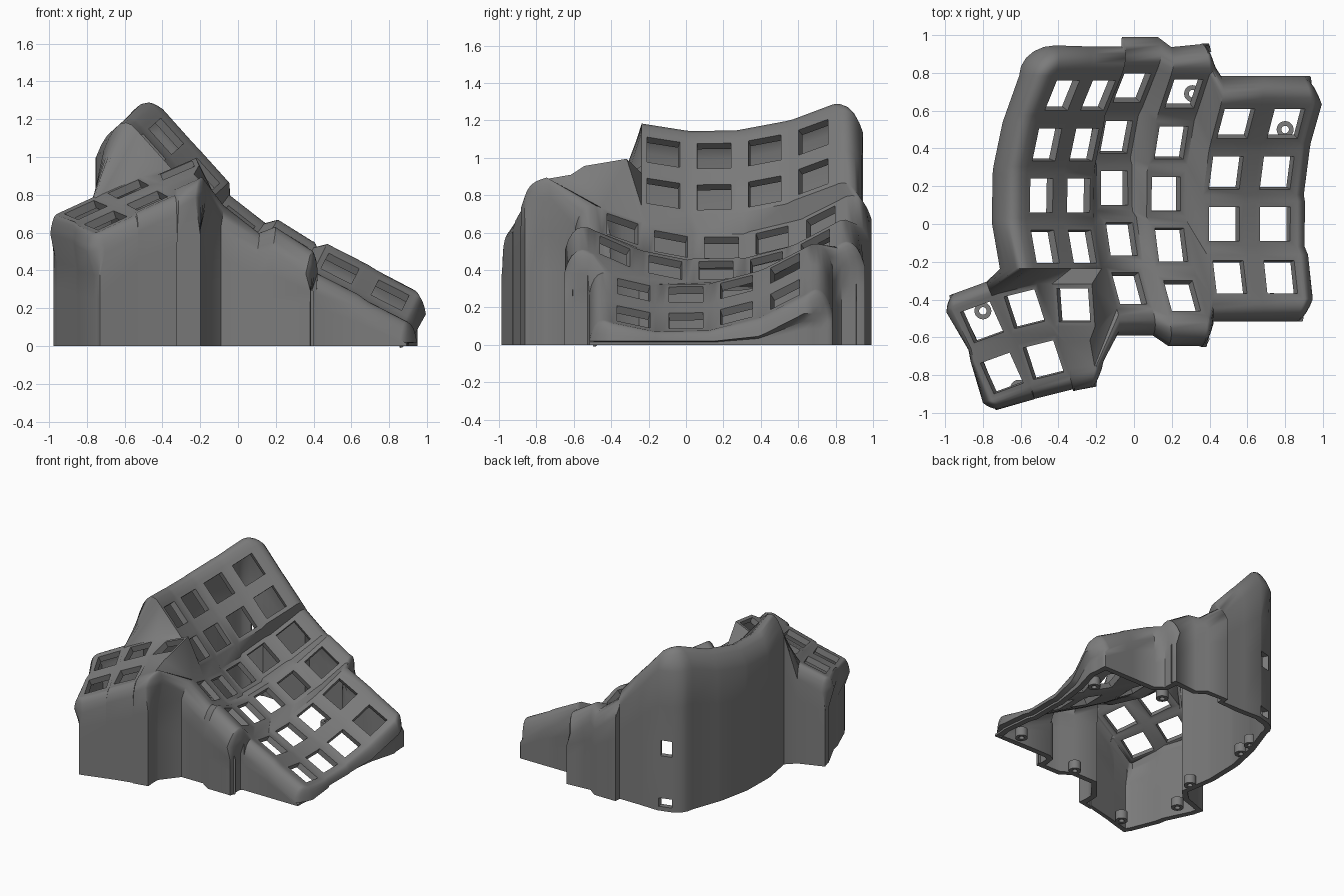
import bpy, bmesh, math
from mathutils import Vector

cube = bpy.data.objects.get("Cube")
if cube:
    bpy.data.objects.remove(cube)

grey = bpy.data.materials.new("matte_grey")
grey.use_nodes = True
grey.diffuse_color = (0.2, 0.2, 0.2, 1)
grey.node_tree.nodes["Principled BSDF"].inputs["Base Color"].default_value = (0.2, 0.2, 0.2, 1)

TL, TR, BR, BL = range(4)
SIGNS = [(-1, 1), (1, 1), (1, -1), (-1, -1)]
HALF, HOLE = 0.12, 0.09
bm = bmesh.new()


class Key:
    """Square plate with a switch opening, placed in a tilted frame."""

    def __init__(self, pos, tx, ty, out_x, out_y, half=HALF, hole=HOLE):
        self.tx = tx.normalized()
        self.ty = (ty - self.tx * ty.dot(self.tx)).normalized()
        self.out_x, self.out_y = out_x, out_y
        pos = Vector(pos)
        self.v = self.square(pos, half)
        if hole:
            inner = self.square(pos, hole)
            for i in range(4):
                j = (i + 1) % 4
                bm.faces.new((self.v[i], self.v[j], inner[j], inner[i]))
        else:
            bm.faces.new(self.v)

    def square(self, pos, half):
        return [bm.verts.new(pos + (self.tx * sx + self.ty * sy) * half) for sx, sy in SIGNS]


def curved_column(tilt, points):
    """Column of keys following a curve, back to front, rolled by a fixed tilt."""
    pts = [Vector(p) for p in points]
    steps = [a - b for a, b in zip(pts, pts[1:])]
    slopes = [steps[0] * 1.5 - steps[1] * 0.5]
    slopes += [a + b for a, b in zip(steps, steps[1:])]
    slopes.append(steps[-1] * 1.5 - steps[-2] * 0.5)
    a = math.radians(tilt)
    tx = Vector((math.cos(a), 0, -math.sin(a)))
    return [Key(p, tx, s, Vector((1, 0, 0)), Vector((0, 1, 0))) for p, s in zip(pts, slopes)]


def thumb_key(pos, yaw, half=0.115, hole=HOLE):
    a = math.radians(yaw)
    out_x = Vector((math.cos(a), math.sin(a), 0))
    out_y = Vector((-math.sin(a), math.cos(a), 0))
    up = Vector((0, 0, 1))
    return Key(pos, out_x + up * 0.43, out_y + up * 0.2, out_x, out_y, half, hole)


def web(columns):
    """Fill the gaps between neighbouring keys."""
    for col in columns:
        for a, b in zip(col, col[1:]):
            bm.faces.new((a.v[BL], a.v[BR], b.v[TR], b.v[TL]))
    for left, right in zip(columns, columns[1:]):
        rows = min(len(left), len(right))
        for r in range(rows):
            a, b = left[r], right[r]
            bm.faces.new((a.v[TR], a.v[BR], b.v[BL], b.v[TL]))
            if r + 1 < rows:
                c, d = left[r + 1], right[r + 1]
                bm.faces.new((a.v[BR], c.v[TR], d.v[TL], b.v[BL]))


# Finger key columns
A = curved_column(48, [(-.38, .68, 1.11), (-.46, .42, 1.04), (-.49, .15, 1.01), (-.47, -.12, 1.03)])
B = curved_column(48, [(-.19, .68, .90), (-.263, .42, .82), (-.293, .15, .79), (-.273, -.12, .81)])
C = curved_column(38, [(-.01, .72, .65), (-.093, .46, .56), (-.104, .19, .52), (-.065, -.08, .54), (-.025, -.34, .62)])
D = curved_column(32, [(.265, .69, .53), (.198, .43, .43), (.17, .16, .40), (.198, -.11, .415), (.255, -.38, .50)])
E = curved_column(27, [(.54, .53, .41), (.488, .27, .31), (.478, 0, .27), (.508, -.28, .295)])
F = curved_column(27, [(.805, .53, .27), (.757, .27, .17), (.747, 0, .13), (.777, -.28, .15)])
web([A, B, C, D, E, F])

# Thumb cluster, with one blank plate at its inner corner
T1, T2, T3 = thumb_key((-.805, -.52, .72), 20), thumb_key((-.58, -.45, .83), 14), thumb_key((-.32, -.43, .93), 0)
T4, T5 = thumb_key((-.70, -.79, .665), 20), thumb_key((-.48, -.72, .77), 14)
T6 = thumb_key((-.285, -.69, .87), 6, 0.07, 0)
web([[T1, T4], [T2, T5], [T3, T6]])

# Panels joining the thumb cluster to the finger columns
a, b, c, c_up, d_up, d, e = A[3], B[3], C[4], C[3], D[3], D[4], E[3]
for panel in [
    ((T1, TR), (T2, TL), (a, BL)), ((T2, TL), (T2, TR), (a, BL)),
    ((a, BL), (T2, TR), (a, BR)), ((a, BR), (T2, TR), (T3, TL), (b, BL)),
    ((b, BL), (T3, TL), (T3, TR), (b, BR)), ((b, BR), (T3, TR), (c, TL)),
    ((b, BR), (c, TL), (c_up, BL)), ((T3, TR), (T3, BR), (c, BL), (c, TL)),
    ((T3, BR), (T6, TR), (c, BL)), ((T6, TR), (T6, BR), (c, BL)),
    ((d_up, BR), (d, TR), (e, BL)), ((d, TR), (d, BR), (e, BL)),
]:
    bm.faces.new([k.v[i] for k, i in panel])

# Rim path around all plates: key, corner, outward reach along each axis
rim = []


def side(keys, corners, dx, dy):
    for k in keys:
        rim.extend((k, i, dx, dy) for i in corners)


def corner(k, i, start, end):
    """Quarter turn from one reach to another, both ends included."""
    for s in range(6):
        t = s / 5 * math.pi / 2
        rim.append((k, i, start[0] * math.cos(t) + end[0] * math.sin(t),
                    start[1] * math.cos(t) + end[1] * math.sin(t)))


side(A[:0:-1], (BL, TL), -.18, 0)
side(A[:1], (BL,), -.18, 0)
port_at = len(rim)
corner(A[0], TL, (-.19, 0), (0, .16))
side(A[:1], (TR,), 0, .155)
side(B[:1], (TL, TR), 0, .155)
side(C[:1], (TL, TR), 0, .17)
side(D[:1], (TL,), 0, .145)
corner(D[0], TR, (-.05, .16), (.03, .04))
side(E[:1], (TL, TR), 0, .15)
side(F[:1], (TL,), 0, .15)
corner(F[0], TR, (-.05, .15), (.055, 0))
side(F[:1], (BR,), .05, 0)
side(F[1:3], (TR, BR), .05, 0)
side(F[3:], (TR,), .05, 0)
corner(F[3], BR, (.05, 0), (-.04, -.12))
side([F[3]], (BL,), 0, -.12)
side([e], (BR, BL), 0, -.12)
corner(d, BR, (.035, -.04), (-.04, -.16))
side([d], (BL,), 0, -.16)
side([c], (BR, BL), 0, -.14)
corner(T6, BR, (.05, .02), (-.03, -.11))
side([T6], (BL,), .01, -.12)
side([T5], (BR, BL), 0, -.075)
side([T4], (BR,), 0, -.075)
corner(T4, BL, (.03, -.06), (-.05, 0))
side([T4], (TL,), -.02, 0)
side([T1], (BL,), -.02, 0)
corner(T1, TL, (-.045, 0), (.03, .08))
side([T1], (TR,), 0, .08)

# Rounded shoulder, then a wall down to the floor
LEVELS = (.75, .5, .39, .09, .03, 0)
STEPS = 6
strips = []
for k, i, dx, dy in rim:
    p = k.v[i].co
    reach = k.out_x * dx + k.out_y * dy
    ctrl = p + (k.tx * dx + k.ty * dy) * 0.8
    ctrl.z += 0.02
    end = p + reach
    end.z = max(p.z - 0.1, 0.02)
    strip = [k.v[i]]
    for s in range(1, STEPS + 1):
        t = s / STEPS
        strip.append(bm.verts.new(p * (1 - t) ** 2 + ctrl * 2 * t * (1 - t) + end * t * t))
    # Narrow side lips tuck back in under the rim
    tuck = min(1, (dx / 0.12) ** 2)
    for level in LEVELS:
        q = p + k.out_x * dx * tuck + k.out_y * dy
        q.z = end.z * level
        strip.append(bm.verts.new(q))
    strips.append(strip)

for n, left in enumerate(strips):
    right = strips[(n + 1) % len(strips)]
    for s in range(len(left) - 1):
        # Leave the reset and cable ports open in the rear corner
        if s == STEPS + 2 and n == port_at + 3:
            continue
        if s == STEPS + 4 and n in (port_at + 3, port_at + 4):
            continue
        ring = [left[s], right[s], right[s + 1], left[s + 1]]
        bm.faces.new(list(dict.fromkeys(ring)))

bmesh.ops.recalc_face_normals(bm, faces=bm.faces)
bm.normal_update()
bm.faces.ensure_lookup_table()
if bm.faces[0].normal.z < 0:
    bmesh.ops.reverse_faces(bm, faces=bm.faces)


def add_object(name, mesh):
    obj = bpy.data.objects.new(name, mesh)
    bpy.context.collection.objects.link(obj)
    bpy.ops.object.select_all(action="DESELECT")
    obj.select_set(True)
    bpy.context.view_layer.objects.active = obj
    return obj


# Hollow keyboard case
case_mesh = bpy.data.meshes.new("keyboard_case")
bm.to_mesh(case_mesh)
bm.free()
case_mesh.materials.append(grey)
case = add_object("keyboard_case", case_mesh)
shell = case.modifiers.new("shell", "SOLIDIFY")
shell.thickness = 0.045
shell.offset = -1
bpy.ops.object.modifier_apply(modifier=shell.name)
bpy.ops.object.shade_smooth_by_angle(angle=math.radians(42))

# Screw posts inside the floor edge
post_bm = bmesh.new()
SIDES = 20
rings = [[post_bm.verts.new((r * math.cos(s * math.tau / SIDES), r * math.sin(s * math.tau / SIDES), z))
          for s in range(SIDES)] for r, z in ((.02, 0), (.045, 0), (.045, .07), (.02, .07))]
for n in range(4):
    inner, outer = rings[n], rings[(n + 1) % 4]
    for s in range(SIDES):
        t = (s + 1) % SIDES
        post_bm.faces.new((inner[s], inner[t], outer[t], outer[s]))
bmesh.ops.recalc_face_normals(post_bm, faces=post_bm.faces)
post_mesh = bpy.data.meshes.new("screw_post")
post_bm.to_mesh(post_mesh)
post_bm.free()
post_mesh.materials.append(grey)
for x, y in [(.73, -.41), (.80, .50), (.31, .69), (.12, -.53), (-.61, -.87),
             (-.80, -.46), (-.66, -.15), (-.62, .58), (-.65, .44)]:
    post = add_object("screw_post", post_mesh)
    post.location = (x, y, 0)
bpy.ops.object.shade_smooth_by_angle(angle=math.radians(35))
